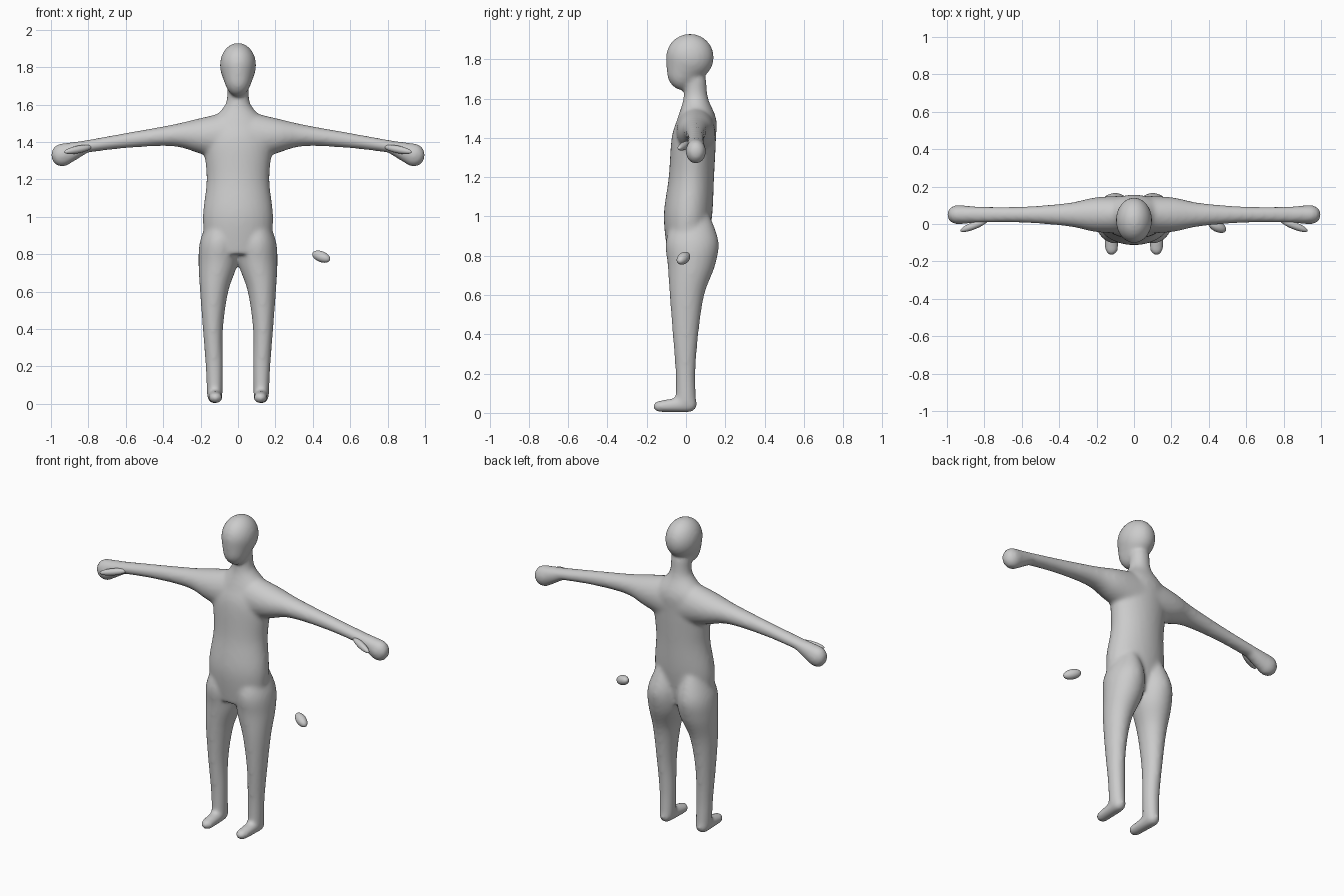
import bpy, bmesh, math
from mathutils import Matrix, Vector

cube = bpy.data.objects.get("Cube")
if cube:
    bpy.data.objects.remove(cube, do_unlink=True)

COLOUR = (0.6, 0.6, 0.6, 1)
grey = bpy.data.materials.new("plain grey")
grey.use_nodes = True
grey.diffuse_color = COLOUR
grey.node_tree.nodes["Principled BSDF"].inputs["Base Color"].default_value = COLOUR

X, Z = 0, 2
SIDES = 32
STEPS = 6
PAD = 0.003  # makes up for the shrinkage of the smoothing


def smooth_rows(rows):
    """Pass a smooth curve through the rows of a profile."""
    rows = [Vector(row) for row in rows]
    last = len(rows) - 1
    for i in range(last):
        start, end = rows[i], rows[i + 1]
        leave = (end - rows[max(i - 1, 0)]) / 2
        arrive = (rows[min(i + 2, last)] - start) / 2
        for step in range(STEPS):
            t = step / STEPS
            ease = t * t * (3 - 2 * t)
            yield (start.lerp(end, ease) + leave * t * (1 - t) ** 2
                   - arrive * t * t * (1 - t))
    yield rows[last]


def loft(bm, axis, rows, side=1):
    """Skin ellipses along an axis; a row is position, then the two extents across it."""
    previous = None
    for t, u_low, u_high, v_low, v_high in smooth_rows(rows):
        ring = []
        for i in range(SIDES):
            angle = math.tau * i / SIDES
            co = [(u_low + u_high) / 2 + ((u_high - u_low) / 2 + PAD) * math.cos(angle),
                  (v_low + v_high) / 2 + ((v_high - v_low) / 2 + PAD) * math.sin(angle)]
            co.insert(axis, t)
            co[X] *= side
            ring.append(bm.verts.new(co))
        if previous:
            for i in range(SIDES):
                bm.faces.new((previous[i - 1], previous[i], ring[i], ring[i - 1]))
        else:
            bm.faces.new(ring)
        previous = ring
    bm.faces.new(previous)


def add_ball(bm, centre, radii, side=1):
    place = Matrix.Translation((centre[X] * side, *centre[1:]))
    return bmesh.ops.create_uvsphere(
        bm, u_segments=SIDES, v_segments=SIDES // 2, radius=1,
        matrix=place @ Matrix.Diagonal((*radii, 1)))["verts"]


def hull(bm, balls, side=1):
    """Wrap one skin tightly around several balls."""
    part = bmesh.new()
    for centre, radii in balls:
        add_ball(part, centre, radii, side)
    bmesh.ops.delete(part, geom=part.faces[:], context="FACES_ONLY")
    result = bmesh.ops.convex_hull(part, input=part.verts[:])
    inside = [v for v in part.verts if not v.link_faces]
    bmesh.ops.delete(part, geom=inside, context="VERTS")
    loose = [e for e in part.edges if not e.link_faces]
    bmesh.ops.delete(part, geom=loose, context="EDGES")
    mesh = bpy.data.meshes.new("hull part")
    part.to_mesh(mesh)
    part.free()
    bm.from_mesh(mesh)
    bpy.data.meshes.remove(mesh)


def finish(name, bm):
    bmesh.ops.recalc_face_normals(bm, faces=bm.faces[:])
    mesh = bpy.data.meshes.new(name)
    bm.to_mesh(mesh)
    bm.free()
    mesh.materials.append(grey)
    mesh.shade_smooth()
    ob = bpy.data.objects.new(name, mesh)
    bpy.context.collection.objects.link(ob)
    return ob


def ellipsoid(name, centre, direction, length, radius):
    bm = bmesh.new()
    add_ball(bm, (0, 0, 0), (radius, radius, length))
    ob = finish(name, bm)
    ob.location = centre
    ob.rotation_mode = "QUATERNION"
    ob.rotation_quaternion = Vector(direction).to_track_quat("Z", "Y")


# Torso and neck: height, half width, front, back
TORSO = [
    (0.8, 0.17, -0.09, 0.1), (1, 0.185, -0.11, 0.13), (1.2, 0.165, -0.085, 0.14),
    (1.4, 0.18, -0.07, 0.15), (1.5, 0.15, -0.04, 0.15), (1.6, 0.065, -0.01, 0.11),
    (1.7, 0.055, -0.01, 0.1),
]
# Leg: height, inner, outer, front, back
LEG = [
    (0.05, 0.085, 0.163, -0.05, 0.05), (0.2, 0.083, 0.17, -0.05, 0.045),
    (0.4, 0.083, 0.185, -0.065, 0.06), (0.6, 0.055, 0.2, -0.08, 0.09),
    (0.75, 0.005, 0.208, -0.09, 0.145), (0.87, 0, 0.2, -0.1, 0.163),
    (1, 0.03, 0.15, -0.06, 0.12),
]
# Arm: distance out, front, back, bottom, top
ARM = [
    (0, -0.05, 0.15, 1.28, 1.57), (0.2, -0.04, 0.14, 1.34, 1.525),
    (0.35, -0.01, 0.11, 1.38, 1.49), (0.6, 0.01, 0.09, 1.37, 1.445),
    (0.85, 0.01, 0.09, 1.34, 1.4),
]
# Rounded parts: centre and radii of each ball under the skin
HEAD = [((0, 0.02, 1.81), (0.097, 0.122, 0.12)), ((0, -0.02, 1.74), (0.072, 0.078, 0.097))]
FOOT = [((0.12, -0.13, 0.033), (0.036, 0.038, 0.03)), ((0.125, 0.01, 0.044), (0.04, 0.047, 0.042))]
HAND = [((0.94, 0.05, 1.33), (0.06, 0.052, 0.062)), ((0.8, 0.05, 1.38), (0.03, 0.04, 0.03))]

# Body: overlapping parts fused into a single soft skin
bm = bmesh.new()
loft(bm, Z, [(z, -half, half, front, back) for z, half, front, back in TORSO])
hull(bm, HEAD)
for side in (1, -1):
    loft(bm, Z, LEG, side)
    loft(bm, X, ARM, side)
    hull(bm, FOOT, side)
    hull(bm, HAND, side)
body = finish("body", bm)

fuse = body.modifiers.new("fuse", "REMESH")
fuse.mode = "VOXEL"
fuse.voxel_size = 0.011
fuse.use_smooth_shade = True
soften = body.modifiers.new("soften", "SMOOTH")
soften.factor = 0.5
soften.iterations = 10

# Thumbs on the front of each hand
for name, side in (("left_thumb", 1), ("right_thumb", -1)):
    ellipsoid(name, (0.855 * side, -0.008, 1.36), (side, -0.4, -0.2), 0.08, 0.02)

# Small loose pebble beside the left hip
ellipsoid("floating_pebble", (0.445, -0.013, 0.787), (1, -0.5, -0.4), 0.054, 0.029)
